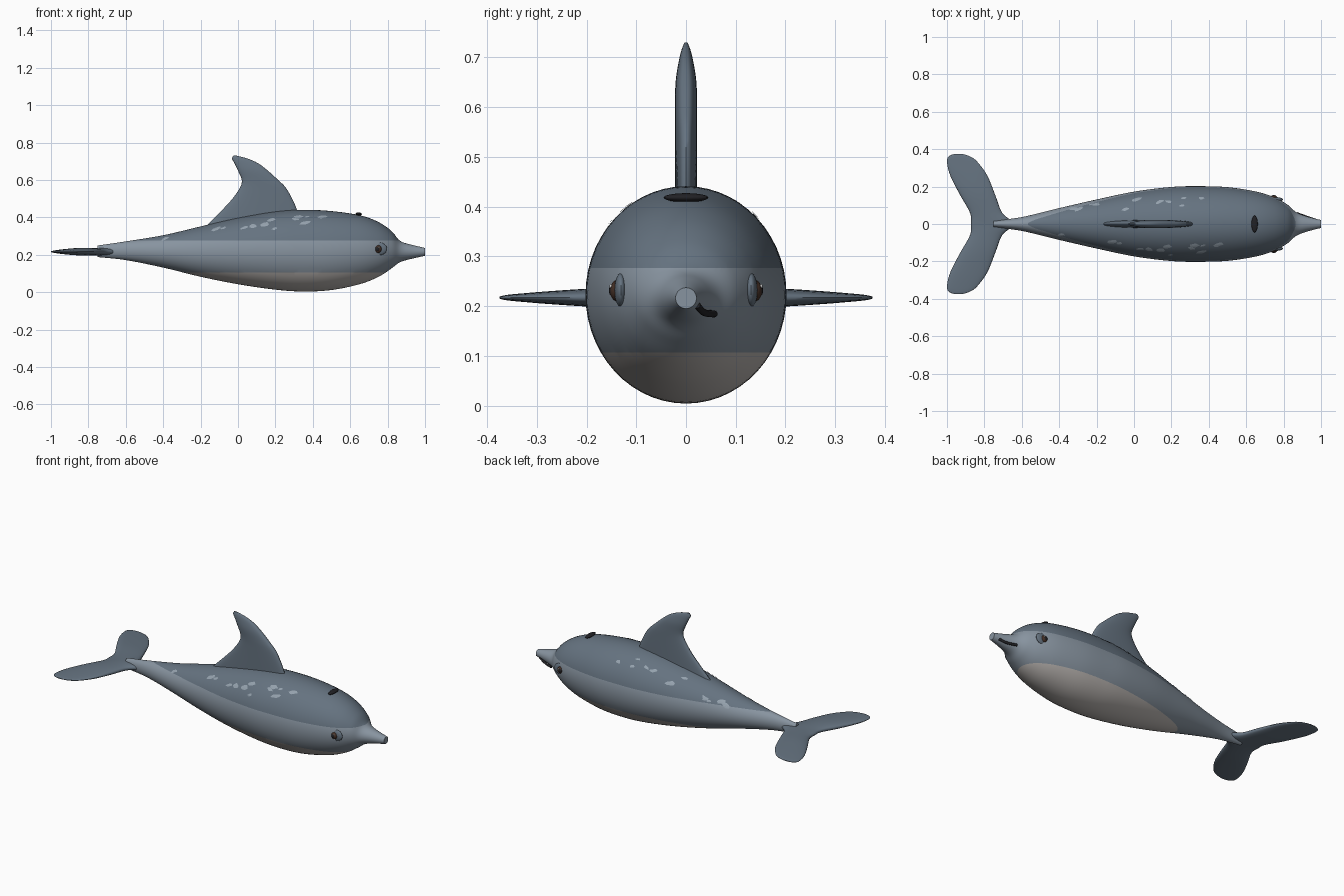
import bpy, bmesh, math, random
from mathutils import Vector

if "Cube" in bpy.data.objects:
    bpy.data.objects.remove(bpy.data.objects["Cube"])

random.seed(4)


def material(name, rgb):
    m = bpy.data.materials.new(name)
    m.diffuse_color = (*rgb, 1)
    m.use_nodes = True
    m.node_tree.nodes["Principled BSDF"].inputs["Base Color"].default_value = m.diffuse_color
    return m


DARK = material("back_blue", (0.13, 0.17, 0.215))
MID = material("side_grey", (0.245, 0.295, 0.35))
PALE = material("belly_pale", (0.50, 0.47, 0.45))
SPOT = material("spot_grey", (0.30, 0.36, 0.42))
BLACK = material("black", (0.015, 0.015, 0.018))
BROWN = material("eye_brown", (0.06, 0.03, 0.02))
WHITE = material("eye_white", (0.9, 0.9, 0.9))


def finish(name, bm, *mats):
    bmesh.ops.recalc_face_normals(bm, faces=bm.faces)
    me = bpy.data.meshes.new(name)
    bm.to_mesh(me)
    bm.free()
    ob = bpy.data.objects.new(name, me)
    bpy.context.collection.objects.link(ob)
    for m in mats:
        me.materials.append(m)
    bpy.ops.object.select_all(action='DESELECT')
    ob.select_set(True)
    bpy.context.view_layer.objects.active = ob
    bpy.ops.object.shade_smooth_by_angle(angle=math.radians(40))
    return ob


def spline(keys, steps):
    """Catmull-Rom through rows of numbers."""
    rows = [Vector(k) for k in keys]
    out = []
    for i in range(len(rows) - 1):
        a, b, c, d = rows[max(i - 1, 0)], rows[i], rows[i + 1], rows[min(i + 2, len(rows) - 1)]
        for s in range(steps):
            t = s / steps
            out.append(0.5 * (2 * b + (c - a) * t + (2 * a - 5 * b + 4 * c - d) * t * t
                              + (3 * b - a - 3 * c + d) * t ** 3))
    return out + [rows[-1]]


def loft(rings):
    bm = bmesh.new()
    loops = [[bm.verts.new(p) for p in r] for r in rings]
    n = len(loops[0])
    for a, b in zip(loops, loops[1:]):
        for i in range(n):
            bm.faces.new((a[i], a[(i + 1) % n], b[(i + 1) % n], b[i]))
    bm.faces.new(loops[0])
    bm.faces.new(loops[-1])
    return bm


def circle(n):
    return [(math.cos(2 * math.pi * i / n), math.sin(2 * math.pi * i / n)) for i in range(n)]


# Body: x, top z, bottom z, half width
body_rows = spline([
    (-0.75, 0.25, 0.188, 0.018), (-0.6, 0.272, 0.172, 0.037), (-0.4, 0.305, 0.132, 0.085),
    (-0.2, 0.352, 0.083, 0.131), (0.0, 0.398, 0.043, 0.173), (0.2, 0.432, 0.014, 0.198),
    (0.35, 0.441, 0.004, 0.202), (0.5, 0.434, 0.012, 0.197), (0.65, 0.412, 0.043, 0.174),
    (0.75, 0.376, 0.082, 0.143), (0.82, 0.328, 0.127, 0.104), (0.865, 0.276, 0.16, 0.065),
    (0.92, 0.256, 0.177, 0.042), (1.0, 0.237, 0.195, 0.021)], 6)


def body_point(row, c, s, grow=0.0):
    x, top, bottom, w = row
    return Vector((x, (w + grow) * c, (top + bottom) / 2 + ((top - bottom) / 2 + grow) * s))


def row_at(x):
    for a, b in zip(body_rows, body_rows[1:]):
        if a[0] <= x <= b[0]:
            return a.lerp(b, (x - a[0]) / (b[0] - a[0]))
    return body_rows[-1]


bm = loft([[body_point(r, c, s) for c, s in circle(56)] for r in body_rows])
# colour bands are cut at two heights
for h in (0.107, 0.277):
    bmesh.ops.bisect_plane(bm, geom=bm.verts[:] + bm.edges[:] + bm.faces[:],
                           plane_co=(0, 0, h), plane_no=(0, 0, 1))
for f in bm.faces:
    c = f.calc_center_median()
    f.material_index = 0 if c.z > 0.277 else 2 if c.z < 0.107 else 1
finish("body", bm, DARK, MID, PALE)

# Dorsal fin: z, trailing x, leading x, half thickness
fin_rows = spline([
    (0.35, -0.175, 0.34, 0.022), (0.44, -0.085, 0.315, 0.022), (0.5, -0.03, 0.29, 0.022),
    (0.56, 0.011, 0.255, 0.022), (0.6, 0.02, 0.215, 0.022), (0.65, 0.0, 0.16, 0.021),
    (0.69, -0.019, 0.107, 0.015), (0.715, -0.032, 0.05, 0.009), (0.73, -0.025, -0.005, 0.003)], 4)


def blunt(v):
    return math.copysign(abs(v) ** 0.75, v)


finish("dorsal_fin", loft([[((a + b) / 2 + (b - a) / 2 * c, t * blunt(s), z) for c, s in circle(32)]
                           for z, a, b, t in fin_rows]), DARK)

# Tail flukes: y, trailing x, leading x, half thickness
half = [(0.06, -0.877, -0.705, 0.02), (0.155, -0.93, -0.742, 0.02), (0.26, -0.983, -0.785, 0.014),
        (0.335, -1.0, -0.84, 0.008), (0.363, -0.988, -0.88, 0.005), (0.375, -0.96, -0.92, 0.002)]
fluke_rows = spline([(-y, a, b, t) for y, a, b, t in reversed(half)]
                    + [(0, -0.872, -0.645, 0.02)] + half, 5)
finish("tail_flukes", loft([[((a + b) / 2 + (b - a) / 2 * c, y, 0.217 + t * blunt(s))
                             for c, s in circle(32)] for y, a, b, t in fluke_rows]), DARK)

# Pale flecks on the back
bm = bmesh.new()
for side in (1, -1):
    for k in range(13):
        x0, a0 = random.uniform(-0.42, 0.5), math.radians(random.uniform(32, 62))
        size, skew = random.uniform(0.012, 0.026), random.uniform(-0.8, 0.8)
        ring = []
        for c, s in circle(9):
            r = size * random.uniform(0.7, 1.2)
            x = x0 + r * (c + skew * s)
            row = row_at(x)
            ang = a0 + 0.6 * r * s / row[3]
            ring.append(bm.verts.new(body_point(row, side * math.cos(ang), math.sin(ang), 0.002)))
        row = row_at(x0)
        mid = bm.verts.new(body_point(row, side * math.cos(a0), math.sin(a0), 0.0025))
        for i in range(9):
            tri = (mid, ring[i], ring[(i + 1) % 9])
            bm.faces.new(tri if side > 0 else tri[::-1])
me = bpy.data.meshes.new("back_flecks")
bm.to_mesh(me)
bm.free()
me.materials.append(SPOT)
bpy.context.collection.objects.link(bpy.data.objects.new("back_flecks", me))


def ellipsoid(name, loc, radii, mat):
    bm = bmesh.new()
    bmesh.ops.create_uvsphere(bm, u_segments=24, v_segments=14, radius=1)
    bmesh.ops.scale(bm, vec=radii, verts=bm.verts)
    bmesh.ops.translate(bm, vec=loc, verts=bm.verts)
    return finish(name, bm, mat)


# Eyes: lid, ball, pupil and glint on each side
for side, word in ((1, "left"), (-1, "right")):
    ellipsoid(f"{word}_eyelid", (0.755, side * 0.131, 0.232), (0.042, 0.013, 0.034), DARK)
    ellipsoid(f"{word}_eyeball", (0.748, side * 0.136, 0.231), (0.022, 0.017, 0.022), BROWN)
    ellipsoid(f"{word}_pupil", (0.746, side * 0.147, 0.231), (0.012, 0.008, 0.012), BLACK)
    ellipsoid(f"{word}_glint", (0.754, side * 0.151, 0.240), (0.004, 0.003, 0.004), WHITE)

# Blowhole
ellipsoid("blowhole", (0.645, 0, 0.418), (0.017, 0.045, 0.009), BLACK)

# Mouth line along one side of the snout
curve = bpy.data.curves.new("mouth", 'CURVE')
curve.dimensions = '3D'
curve.bevel_depth = 0.007
curve.use_fill_caps = True
pts = [(0.97, 0.022, 0.202), (0.93, 0.035, 0.188), (0.87, 0.057, 0.184)]
sp = curve.splines.new('BEZIER')
sp.bezier_points.add(len(pts) - 1)
for p, co in zip(sp.bezier_points, pts):
    p.co = co
    p.handle_left_type = p.handle_right_type = 'AUTO'
curve.materials.append(BLACK)
bpy.context.collection.objects.link(bpy.data.objects.new("mouth", curve))
